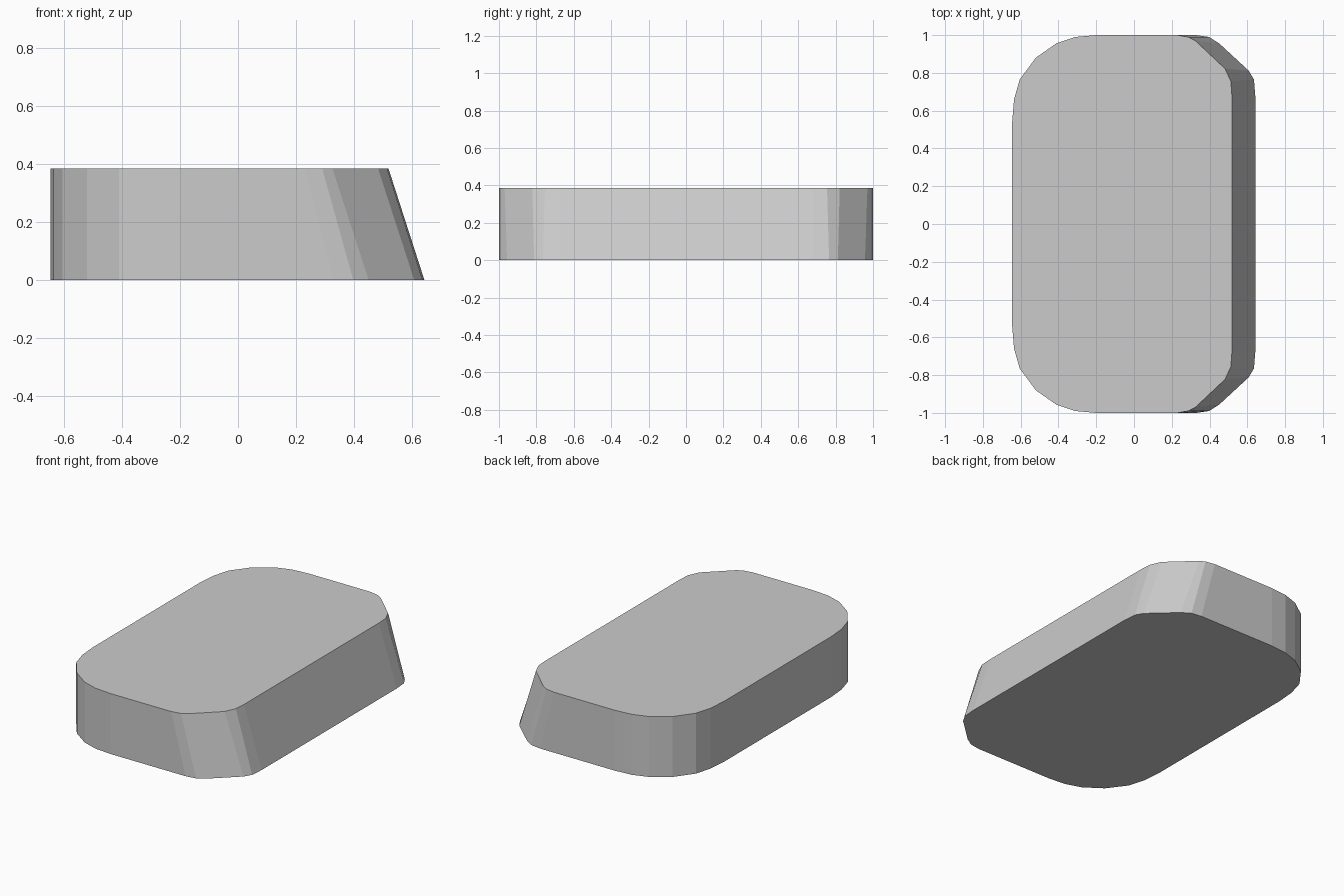
import bpy, bmesh

if "Cube" in bpy.data.objects:
    bpy.data.objects.remove(bpy.data.objects["Cube"])

HEIGHT = 0.385

# Half outlines (y > 0): rounded upright left end, chamfered right end
left = [(-0.645, 0.54), (-0.635, 0.66), (-0.605, 0.765), (-0.52, 0.88),
        (-0.41, 0.957), (-0.31, 0.99), (-0.20, 1.0)]
right_bottom = [(0.33, 1.0), (0.397, 0.99), (0.45, 0.957),
                (0.607, 0.812), (0.635, 0.765), (0.642, 0.68)]
right_top = [(0.23, 1.0), (0.29, 0.989), (0.325, 0.97),
             (0.482, 0.822), (0.513, 0.754), (0.518, 0.68)]


def add_ring(bm, half, z):
    outline = half + [(x, -y) for x, y in reversed(half)]
    return [bm.verts.new((x, y, z)) for x, y in outline]


# Slab with one sloping side, lofted between the two outlines
bm = bmesh.new()
bottom = add_ring(bm, left + right_bottom, 0)
top = add_ring(bm, left + right_top, HEIGHT)
bm.faces.new(bottom)
bm.faces.new(top)
n = len(bottom)
for i in range(n):
    j = (i + 1) % n
    bm.faces.new((bottom[i], bottom[j], top[j], top[i]))
bmesh.ops.recalc_face_normals(bm, faces=bm.faces)

mesh = bpy.data.meshes.new("rounded_slab")
bm.to_mesh(mesh)
bm.free()
slab = bpy.data.objects.new("rounded_slab", mesh)
bpy.context.collection.objects.link(slab)
